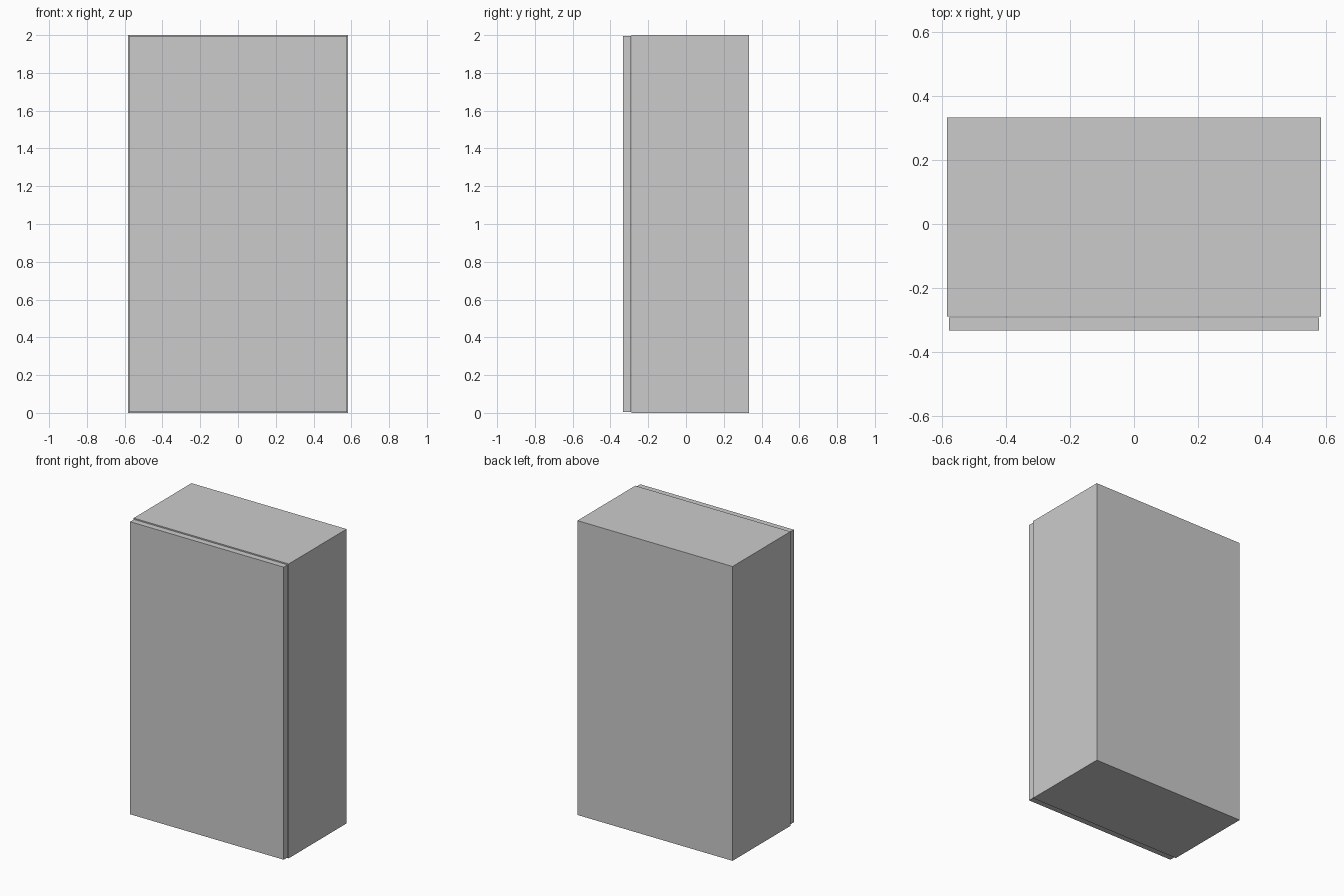
import bpy

if "Cube" in bpy.data.objects:
    bpy.data.objects.remove(bpy.data.objects["Cube"])

W, Y0, Y1, H, T = 0.583, -0.288, 0.333, 2.0, 0.04


def panel(name, x0, x1, y0, y1, z0, z1):
    """Box panel given by its extents."""
    bpy.ops.mesh.primitive_cube_add(
        size=1, location=((x0 + x1) / 2, (y0 + y1) / 2, (z0 + z1) / 2))
    ob = bpy.context.object
    ob.name = name
    ob.scale = (x1 - x0, y1 - y0, z1 - z0)
    bpy.ops.object.transform_apply(location=False, rotation=False, scale=True)
    return ob


inner = W - T

# Full-height side panels
panel("left_side", -W, -inner, Y0, Y1, 0, H)
panel("right_side", inner, W, Y0, Y1, 0, H)

# Top and bottom panels between the sides
panel("bottom_panel", -inner, inner, Y0, Y1, 0, T)
panel("top_panel", -inner, inner, Y0, Y1, H - T, H)

# Back panel closing the carcass, flush with the rear edges
panel("back_panel", -inner, inner, Y1 - T, Y1, T, H - T)

# Single overlay door, slightly inset all round with a thin gap behind it
panel("door", -W + 0.006, W - 0.006, -0.333, -0.292, 0.006, H - 0.006)
